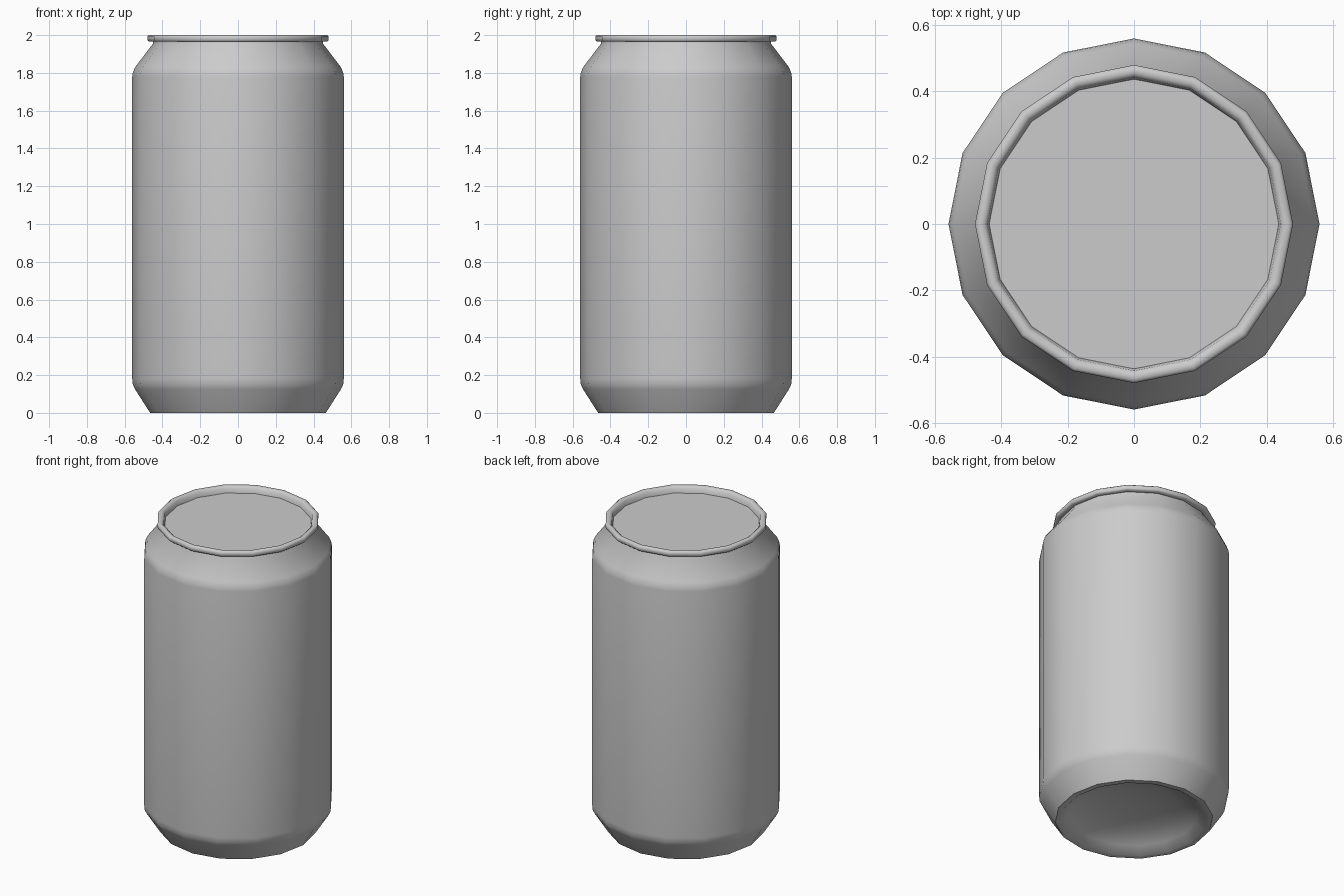
import bpy, bmesh, math

if "Cube" in bpy.data.objects:
    bpy.data.objects.remove(bpy.data.objects["Cube"])

SIDES = 16


def lathe(name, profile, closed=False):
    """Revolve (radius, z) points around the z axis."""
    bm = bmesh.new()
    rings = []
    for r, z in profile:
        if r == 0:
            rings.append([bm.verts.new((0, 0, z))] * SIDES)
        else:
            rings.append([bm.verts.new((r * math.cos(2 * math.pi * i / SIDES),
                                        r * math.sin(2 * math.pi * i / SIDES), z))
                          for i in range(SIDES)])
    pairs = list(zip(rings, rings[1:]))
    if closed:
        pairs.append((rings[-1], rings[0]))
    for a, b in pairs:
        for i in range(SIDES):
            j = (i + 1) % SIDES
            bm.faces.new(list(dict.fromkeys((a[i], a[j], b[j], b[i]))))
    bmesh.ops.recalc_face_normals(bm, faces=bm.faces)
    mesh = bpy.data.meshes.new(name)
    bm.to_mesh(mesh)
    bm.free()
    obj = bpy.data.objects.new(name, mesh)
    bpy.context.collection.objects.link(obj)
    bpy.ops.object.select_all(action='DESELECT')
    obj.select_set(True)
    bpy.context.view_layer.objects.active = obj
    bpy.ops.object.shade_smooth_by_angle(angle=math.radians(50))
    return obj


# Can: domed base, foot, straight wall, tapered neck, rolled rim, recessed lid
lathe("can_body", [
    (0, 0.11), (0.15, 0.10), (0.28, 0.08), (0.38, 0.04), (0.43, 0.0),
    (0.465, 0.0), (0.545, 0.125), (0.557, 0.15), (0.56, 0.18),
    (0.56, 1.78), (0.557, 1.80), (0.545, 1.83), (0.45, 1.955),
    (0.45, 1.965), (0.472, 1.965), (0.48, 1.973), (0.48, 1.992), (0.472, 2.0),
    (0.455, 2.0), (0.443, 1.99), (0.437, 1.96), (0, 1.96)])
